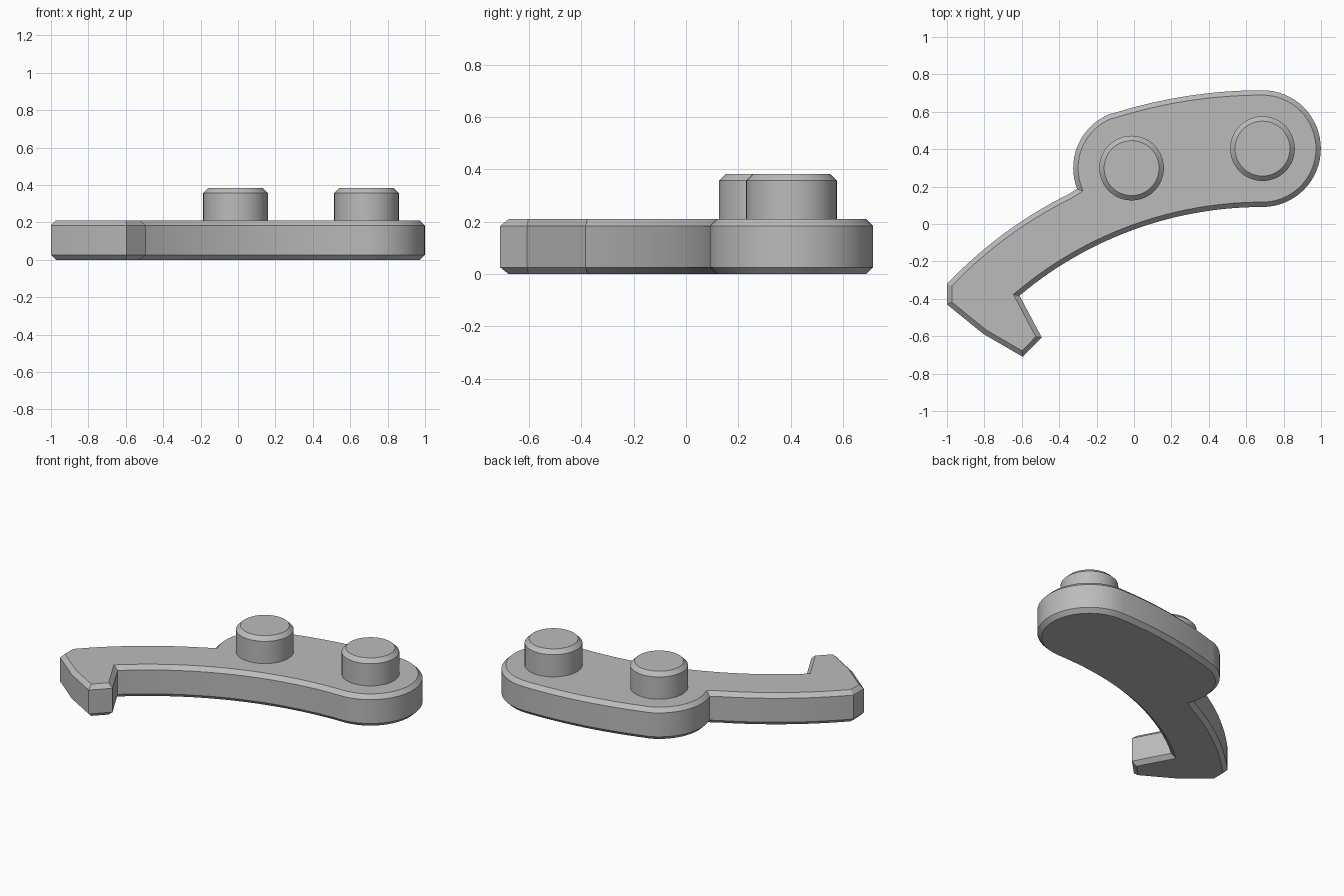
import bpy, bmesh
from math import cos, sin, atan2, radians, pi, sqrt
from mathutils import Vector

if "Cube" in bpy.data.objects:
    bpy.data.objects.remove(bpy.data.objects["Cube"])

grey = bpy.data.materials.new("grey")
grey.diffuse_color = (0.5, 0.5, 0.5, 1)
grey.use_nodes = True
grey.node_tree.nodes["Principled BSDF"].inputs["Base Color"].default_value = grey.diffuse_color

CHAMFER = 0.026
END = Vector((0.687, 0.403))        # centre of right end and peg
LOBE = Vector((-0.013, 0.299))      # centre of middle lobe and peg
R_END = 0.312
R_IN = 2.017                        # lower arc, all long arcs are concentric
CEN = Vector((END.x, END.y - R_END - R_IN))
R_MID, R_OUT = R_IN + R_END, R_IN + 2 * R_END


def arc(c, r, a0, a1, n):
    return [c + r * Vector((cos(a0 + (a1 - a0) * i / n), sin(a0 + (a1 - a0) * i / n)))
            for i in range(n + 1)]


def angle(x, r):
    # angle on a concentric long arc where it reaches x
    return atan2(sqrt(r * r - (x - CEN.x) ** 2), x - CEN.x)


def finish(name, bm):
    bmesh.ops.recalc_face_normals(bm, faces=bm.faces)
    me = bpy.data.meshes.new(name)
    bm.to_mesh(me)
    bm.free()
    ob = bpy.data.objects.new(name, me)
    bpy.context.collection.objects.link(ob)
    me.materials.append(grey)
    bpy.ops.object.select_all(action='DESELECT')
    ob.select_set(True)
    bpy.context.view_layer.objects.active = ob
    bpy.ops.object.shade_smooth_by_angle(angle=radians(25))
    return ob


def chamfered_prism(name, pts, z0, z1, bottom=True):
    # extrude an outline and chamfer its rims
    bm = bmesh.new()
    base = bm.faces.new([bm.verts.new((p.x, p.y, z0)) for p in pts])
    ext = bmesh.ops.extrude_face_region(bm, geom=[base], use_keep_orig=True)["geom"]
    bmesh.ops.translate(bm, vec=(0, 0, z1 - z0),
                        verts=[g for g in ext if isinstance(g, bmesh.types.BMVert)])
    levels = [z0, z1] if bottom else [z1]
    rim = [e for e in bm.edges
           if any(all(abs(v.co.z - z) < 1e-5 for v in e.verts) for z in levels)]
    bmesh.ops.bevel(bm, geom=rim, offset=CHAMFER, offset_type='OFFSET',
                    segments=1, affect='EDGES', clamp_overlap=False)
    return finish(name, bm)


# lever plate: right end, upper arc, lobe, arm back, hook, lower arc
lobe_top = atan2(*(LOBE - CEN).yx)
outline = arc(END, R_END, -pi / 2, pi / 2, 32)
outline += arc(CEN, R_OUT, pi / 2, lobe_top, 16)[1:]
outline += arc(LOBE, R_END, lobe_top, radians(201), 18)[1:]
outline += arc(CEN, R_MID, angle(-0.30, R_MID), angle(-1.0, R_MID), 16)[1:]
outline += [Vector(p) for p in ((-1.0, -0.43), (-0.805, -0.588), (-0.595, -0.71), (-0.493, -0.607))]
outline += arc(CEN, R_IN, angle(-0.612, R_IN), pi / 2, 28)[:-1]
chamfered_prism("lever_plate", outline, 0.0, 0.21)

# two pivot pegs
for name, c in (("middle_peg", LOBE), ("end_peg", END)):
    chamfered_prism(name, arc(c, 0.173, 0, 2 * pi, 48)[:-1], 0.2, 0.383, bottom=False)
